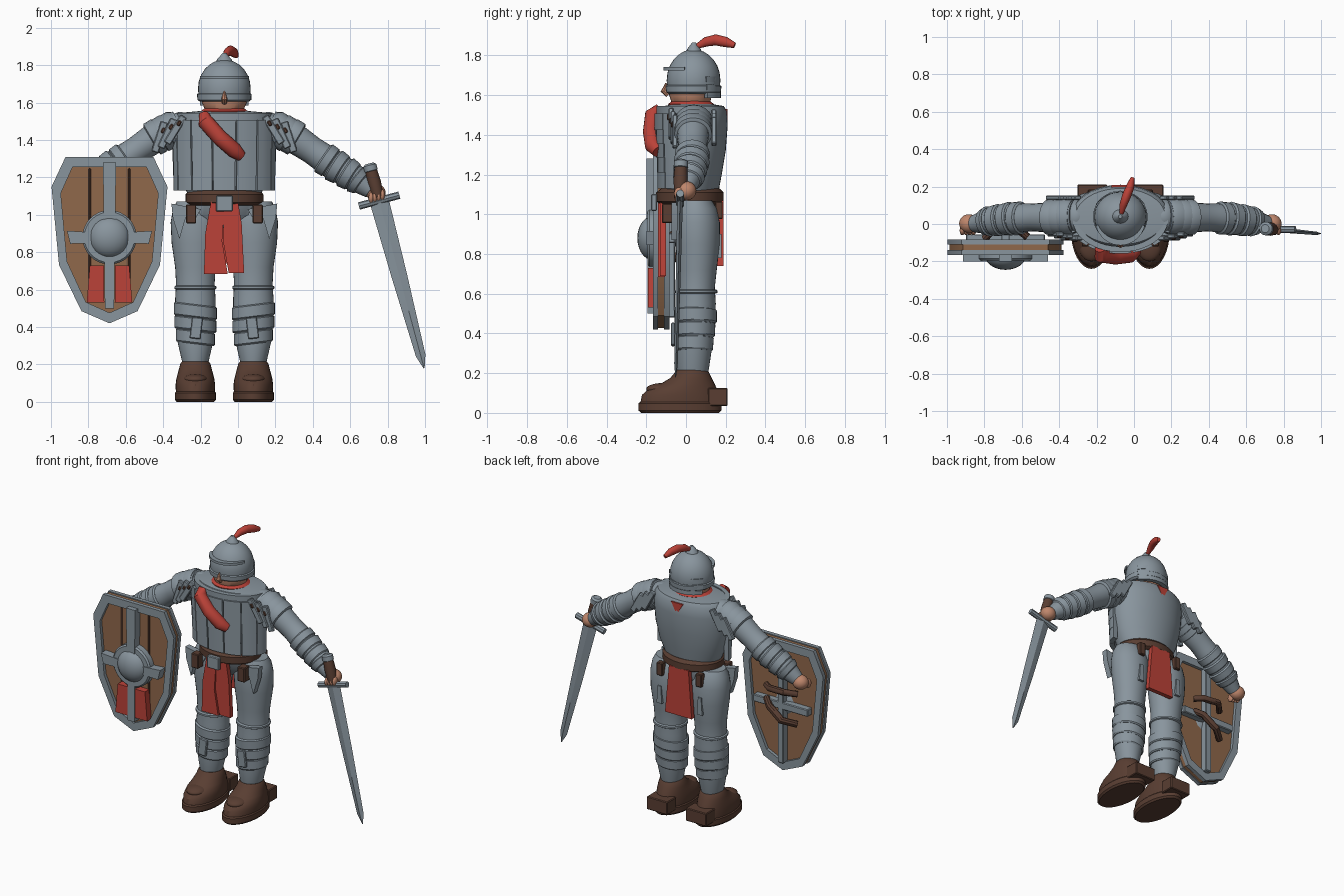
import bpy, bmesh, math
from mathutils import Vector, Matrix

if "Cube" in bpy.data.objects:
    bpy.data.objects.remove(bpy.data.objects["Cube"])

CX = -0.073  # body centre line


def mat(name, rgb):
    m = bpy.data.materials.new(name)
    m.diffuse_color = (*rgb, 1)
    m.use_nodes = True
    m.node_tree.nodes["Principled BSDF"].inputs["Base Color"].default_value = m.diffuse_color
    return m


STEEL = mat("steel", (0.25, 0.30, 0.34))
RED = mat("red cloth", (0.50, 0.055, 0.04))
WOOD = mat("wood", (0.28, 0.14, 0.07))
LEATHER = mat("dark leather", (0.10, 0.048, 0.032))
SKIN = mat("skin", (0.52, 0.24, 0.15))


def finish(name, bm, m, angle=35):
    bmesh.ops.recalc_face_normals(bm, faces=bm.faces)
    me = bpy.data.meshes.new(name)
    bm.to_mesh(me)
    bm.free()
    me.materials.append(m)
    ob = bpy.data.objects.new(name, me)
    bpy.context.collection.objects.link(ob)
    bpy.ops.object.select_all(action='DESELECT')
    ob.select_set(True)
    bpy.context.view_layer.objects.active = ob
    bpy.ops.object.shade_smooth_by_angle(angle=math.radians(angle))
    return ob


def skin_rings(bm, rings):
    vs = [[bm.verts.new(p) for p in r] for r in rings]
    n = len(vs[0])
    for a, b in zip(vs, vs[1:]):
        for i in range(n):
            bm.faces.new((a[i], a[(i + 1) % n], b[(i + 1) % n], b[i]))
    bm.faces.new(vs[0])
    bm.faces.new(vs[-1])


def ring(c, u, v, n):
    return [c + u * math.cos(2 * math.pi * i / n) + v * math.sin(2 * math.pi * i / n) for i in range(n)]


def stack(name, x, levels, m, n=32):
    """Upright loft from levels (z, y_front, y_back, half_width)."""
    bm = bmesh.new()
    skin_rings(bm, [ring(Vector((x, (a + b) / 2, z)), Vector((w, 0, 0)), Vector((0, (b - a) / 2, 0)), n)
                    for z, a, b, w in levels])
    return finish(name, bm, m)


def tube(name, path, m, flat=1.0, n=20):
    """Round loft along points (x, y, z, radius)."""
    pts = [Vector(p[:3]) for p in path]
    bm, rings = bmesh.new(), []
    for i, p in enumerate(pts):
        t = (pts[min(i + 1, len(pts) - 1)] - pts[max(i - 1, 0)]).normalized()
        ref = Vector((0, 1, 0)) if abs(t.y) < 0.8 else Vector((1, 0, 0))
        u = t.cross(ref).normalized()
        rings.append(ring(p, u * path[i][3], t.cross(u) * path[i][3] * flat, n))
    skin_rings(bm, rings)
    return finish(name, bm, m)


def box(name, c, size, m, ry=0, rz=0):
    bm = bmesh.new()
    M = Matrix.Translation(c) @ Matrix.Rotation(rz, 4, 'Z') @ Matrix.Rotation(ry, 4, 'Y') @ Matrix.Diagonal((*size, 1))
    bmesh.ops.create_cube(bm, size=1, matrix=M)
    bmesh.ops.bevel(bm, geom=bm.edges[:], offset=0.005, segments=1, affect='EDGES')
    return finish(name, bm, m)


def ball(name, c, r, m):
    bm = bmesh.new()
    bmesh.ops.create_uvsphere(bm, u_segments=24, v_segments=14, radius=1,
                              matrix=Matrix.Translation(c) @ Matrix.Diagonal((*r, 1)))
    return finish(name, bm, m)


def prism(name, pts, y0, y1, m):
    """Outline of (x, z) points extruded in y."""
    bm = bmesh.new()
    skin_rings(bm, [[Vector((x, y, z)) for x, z in pts] for y in (y0, y1)])
    return finish(name, bm, m)


def band(name, c, z0, z1, rx, ry, a0, a1, t, m, pieces=1, gap=0.0):
    """Curved upright plates around an ellipse; angles in degrees, 270 is the front."""
    bm = bmesh.new()
    step = (a1 - a0) / pieces
    for k in range(pieces):
        b0, b1 = a0 + k * step + gap, a0 + (k + 1) * step - gap
        cnt = max(3, int((b1 - b0) / 8))
        rows = []
        for i in range(cnt + 1):
            a = math.radians(b0 + (b1 - b0) * i / cnt)
            rows.append([Vector((c[0] + (rx - d) * math.cos(a), c[1] + (ry - d) * math.sin(a), z))
                         for d, z in ((0, z0), (0, z1), (t, z1), (t, z0))])
        skin_rings(bm, rows)
    return finish(name, bm, m)


# Torso: smooth back shell with laced rows of plates on the front
stack("cuirass", CX, [(1.12, -.12, .165, .20), (1.2, -.13, .18, .235), (1.32, -.135, .2, .26), (1.45, -.135, .21, .268),
                      (1.52, -.13, .205, .262), (1.545, -.11, .19, .24), (1.555, -.06, .13, .13)], STEEL, 40)
for i, z in enumerate((1.13, 1.21, 1.285, 1.355, 1.425)):
    band(f"chest_row_{i}", (CX, .025), z, z + .083, .272 + .002 * i, .168 + .004 * i, 178, 362, .035, STEEL, 7, .9)
band("collar_plate", (CX, .025), 1.49, 1.545, .255, .175, 178, 362, .03, STEEL)
stack("belt", CX, [(1.05, -.125, .165, .185), (1.065, -.15, .19, .208), (1.11, -.15, .19, .208),
                   (1.13, -.125, .17, .19)], LEATHER)
stack("pelvis", CX, [(.93, -.02, .12, .1), (1.0, -.08, .16, .2), (1.08, -.1, .16, .19)], STEEL)
box("buckle", (CX, -.16, 1.06), (.09, .03, .085), STEEL)

# Cloth parts
prism("front_cloth_left", [(-.145, 1.07), (-.07, 1.07), (-.085, .86), (-.055, .685), (-.182, .685), (-.175, .9)], -.14, -.105, RED)
prism("front_cloth_right", [(-.075, 1.07), (0, 1.07), (.02, .95), (.033, .69), (-.05, .69), (-.08, .86)], -.132, -.1, RED)
prism("back_cloth", [(-.15, 1.07), (0, 1.07), (.03, .74), (-.175, .74)], .157, .188, RED)
tube("rolled_sash", [(-.18, -.13, 1.53, .03), (-.175, -.165, 1.50, .042), (-.1, -.175, 1.415, .042),
                     (-.02, -.165, 1.345, .042), (.015, -.14, 1.315, .03)], RED)
stack("neck_scarf", CX, [(1.53, -.085, .135, .12), (1.555, -.09, .14, .125), (1.57, -.07, .12, .105)], RED)
prism("scarf_point", [(-.12, 1.53), (-.03, 1.53), (-.075, 1.45)], .15, .208, RED)

# Head and helmet
stack("head", CX, [(1.53, -.03, .1, .08), (1.555, -.07, .12, .1), (1.6, -.085, .13, .12), (1.66, -.08, .13, .115)], SKIN)
HY = .038
dome = [(1.605, .13), (1.615, .144), (1.645, .146), (1.65, .139)]
dome += [(1.675 + .155 * math.sin(a), .141 * math.cos(a)) for a in [math.radians(k) for k in (0, 14, 28, 42, 55, 67, 78, 87)]]
stack("helmet", CX, [(z, HY - r * .96, HY + r * .96, r) for z, r in dome], STEEL)
band("brow_strip", (CX, HY - .01), 1.725, 1.742, .136, .142, 195, 345, .03, STEEL)
for i in range(3):
    band(f"neck_guard_{i}", (CX, HY), 1.585 + .04 * i, 1.613 + .04 * i, .15, .138 - .004 * i, 30, 150, .03, STEEL)
band("neck_plate", (CX + .005, HY), 1.59, 1.69, .145, .127, 55, 125, .015, STEEL)
tube("nose", [(CX, -.09, 1.60, .014), (CX, -.112, 1.62, .016), (CX, -.1, 1.66, .004)], SKIN, n=8)
stack("crest_knob", CX, [(1.815, .0, .08, .045), (1.83, .005, .075, .04), (1.85, .02, .06, .022), (1.865, .03, .05, .01)], STEEL, 16)
tube("plume", [(-.07, .045, 1.84, .01), (-.058, .1, 1.868, .024), (-.04, .15, 1.878, .028), (-.02, .2, 1.867, .026),
               (-.008, .245, 1.85, .014)], RED, .85, 12)

# Arms, built on both sides
ARM = [(.24, .04, 1.475), (.36, .035, 1.42), (.47, .035, 1.345), (.58, .03, 1.27), (.70, .015, 1.195), (.785, .0, 1.13)]
RAD = [.085, .082, .074, .08, .072, .045]


def arm_at(s, t, extra=0):
    i = min(int(t), len(ARM) - 2)
    p = Vector(ARM[i]).lerp(Vector(ARM[i + 1]), t - i)
    return (CX + s * p.x, p.y, p.z, RAD[i] + (RAD[i + 1] - RAD[i]) * (t - i) + extra)


for s, side in ((-1, "left"), (1, "right")):
    tube(f"{side}_arm", [arm_at(s, k / 4) for k in range(21)], STEEL)
    ball(f"{side}_shoulder", (CX + s * .235, .04, 1.465), (.075, .09, .085), STEEL)
    for i, t in enumerate((2.5, 3.0, 3.5, 4.0)):
        tube(f"{side}_arm_band_{i}", [arm_at(s, t, .001), arm_at(s, t + .06, .011), arm_at(s, t + .38, .007), arm_at(s, t + .45, -.004)], STEEL)
    # Overlapping shoulder plates hung front and back
    for i, t in enumerate((.1, .45, .8)):
        x, y, z, r = arm_at(s, t)
        tube(f"{side}_shoulder_plate_{i}", [(x, y, z, r + .003), (x + s * .012, y, z - .005, r + .013), (x + s * .05, y, z - .027, r + .012),
                                            (x + s * .055, y, z - .03, r)], STEEL)
        box(f"{side}_front_lappet_{i}", (x + s * .01, -.075 + .01 * i, z - .015), (.04, .025, .17), STEEL, -s * (.55 - .12 * i))
        box(f"{side}_back_lappet_{i}", (x + s * .01, .14, z - .015), (.04, .025, .15), STEEL, -s * .5)
        box(f"{side}_rivet_{i}", (x - s * .01, -.09 + .01 * i, z + .02), (.02, .01, .03), LEATHER, -s * .5)
    # Hand with curled fingers
    hx = CX + s * .81
    ball(f"{side}_hand", (hx, .002, 1.118), (.052, .05, .048), SKIN)
    for i in range(4):
        ball(f"{side}_finger_{i}", (hx + s * (.035 - .02 * i), -.035, 1.105 - .005 * i), (.014, .025, .03), SKIN)

    # Legs
    lx = CX + s * .155
    stack(f"{side}_leg", lx, [(.2, -.04, .11, .068), (.22, -.045, .115, .072), (.32, -.05, .13, .095), (.45, -.05, .145, .108),
                              (.55, -.045, .15, .108), (.63, -.04, .145, .103), (.72, -.045, .155, .108), (.85, -.055, .17, .127),
                              (.96, -.06, .17, .132), (1.03, -.05, .155, .12), (1.07, -.03, .13, .1)], STEEL)
    stack(f"{side}_knee_ring", lx, [(.6, -.045, .15, .104), (.605, -.055, .158, .112), (.617, -.055, .158, .112), (.622, -.045, .15, .104)], STEEL)
    bands = ((.31, .375, .104), (.38, .445, .112), (.45, .515, .115))
    for i, (z0, z1, w) in enumerate(bands):
        b = stack(f"{side}_greave_{i}", lx, [(z0, -.05, .128 + .01 * i, w - .006), (z0 + .008, -.058, .135 + .01 * i, w),
                                             (z1, -.06, .14 + .008 * i, w), (z1 + .006, -.05, .13, w - .008)], STEEL)
        for v in b.data.vertices:  # slant the wraps
            v.co.z -= s * .12 * (v.co.x - lx) * -1
    box(f"{side}_shin_clasp", (lx - s * .005, -.065, .395), (.06, .02, .115), STEEL, -s * .12)
    prism(f"{side}_hip_plate", [(lx + s * .128, 1.06), (lx - s * .03, 1.03), (lx + s * .01, .96), (lx + s * .05, .99),
                                (lx + s * .085, .87), (lx + s * .12, .98)], -.072, -.03, STEEL)
    prism(f"{side}_thigh_spike", [(lx - .012, .9), (lx + .012, .9), (lx + .02, .78), (lx - .02, .78)], .15, .178, STEEL)
    box(f"{side}_pouch", (CX + s * .178, -.09, 1.005), (.055, .06, .1), LEATHER)
    box(f"{side}_rear_pouch", (CX + s * .15, .165, 1.02), (.045, .04, .09), LEATHER)

    # Boots with sole and heel block
    stack(f"{side}_sole", lx, [(0, -.225, .165, .1), (.012, -.24, .178, .11), (.048, -.24, .178, .11), (.055, -.23, .17, .104)], LEATHER)
    stack(f"{side}_boot", lx, [(.05, -.23, .17, .104), (.09, -.222, .165, .106), (.12, -.19, .155, .102), (.145, -.13, .145, .096),
                               (.175, -.08, .13, .088), (.205, -.055, .115, .08), (.215, -.045, .105, .072)], LEATHER)
    ball(f"{side}_toe_cap", (lx, -.12, .12), (.065, .08, .03), LEATHER)
    box(f"{side}_heel_block", (lx - s * .005, .16, .08), (.16, .1, .09), LEATHER)

# Shield: wooden board between two steel rims, boss and cross bars
SX, SZ = -.687, .88
HALF = [(.235, 1.31), (.31, 1.15), (.27, .733), (.15, .485)]
OUT = HALF + [(0, .42)] + [(-x, z) for x, z in reversed(HALF)]
INN = [(x * .84, .87 + (z - .87) * .875) for x, z in OUT]


def at_shield(pts):
    return [(SX + x, z) for x, z in pts]


prism("shield_board", at_shield([(x * .97, .87 + (z - .87) * .985) for x, z in OUT]), -.145, -.105, WOOD)
for nm, y0, y1 in (("front", -.167, -.14), ("back", -.11, -.083)):
    bm = bmesh.new()
    vs = [[bm.verts.new((x, y, z)) for x, z in at_shield(p)] for p, y in ((OUT, y0), (OUT, y1), (INN, y1), (INN, y0))]
    for k in range(4):
        a, b = vs[k], vs[(k + 1) % 4]
        for i in range(9):
            j = (i + 1) % 9
            bm.faces.new((a[i], a[j], b[j], b[i]))
    finish(f"shield_rim_{nm}", bm, STEEL)
for s, nm in ((-1, "left"), (1, "right")):
    box(f"plank_groove_{nm}", (SX + s * .105, -.146, .93), (.012, .006, .64), LEATHER)
    prism(f"shield_banner_{nm}", at_shield([(s * .03, .73), (s * .105, .73), (s * .122, .53), (s * .028, .53)]), -.192, -.14, RED)
    prism(f"cross_arm_{nm}", at_shield([(s * .08, .905), (s * .228, .915), (s * .21, .845), (s * .08, .85)]), -.2, -.14, STEEL)
prism("shield_bar_upper", at_shield([(-.035, 1.28), (.035, 1.28), (.03, .9), (-.03, .9)]), -.2, -.14, STEEL)
prism("shield_bar_lower", at_shield([(-.028, .88), (.028, .88), (.025, .5), (-.025, .5)]), -.195, -.14, STEEL)
tube("boss_ring", [(SX, -.14, SZ, .145), (SX, -.185, SZ, .145), (SX, -.195, SZ, .135)], STEEL, n=32)
ball("shield_boss", (SX, -.165, SZ), (.112, .08, .112), STEEL)
box("back_bar_upright", (SX, -.08, .87), (.045, .05, .78), STEEL)
box("back_bar_cross", (SX, -.08, SZ), (.42, .05, .05), STEEL)
tube("grip_strap", [(-.57, -.07, .99, .02), (-.62, -.03, .995, .022), (-.74, -.02, 1.0, .022), (-.8, -.08, .98, .02)], LEATHER, n=10)
tube("arm_strap", [(-.57, -.07, .9, .022), (-.62, -.03, .87, .024), (-.72, -.02, .80, .024), (-.8, -.08, .77, .022)], LEATHER, n=10)

# Sword: built along its axis from pommel to tip
P0, TIP = Vector((.708, -.025, 1.25)), Vector((.995, -.052, .18))
AX = (TIP - P0).normalized()
SIDE = Vector((0, 1, 0)).cross(AX).normalized()


def along(d, r):
    return (*(P0 + AX * d), r)


tube("pommel", [along(-.025, .022), along(-.015, .036), along(.015, .036), along(.025, .022)], STEEL)
tube("sword_grip", [along(.01, .032), along(.08, .036), along(.16, .03)], LEATHER)
g = P0 + AX * .18
tube("crossguard", [(*(g - SIDE * .112), .02), (*(g + SIDE * .112), .02)], STEEL, n=8)
L = (TIP - P0).length
bm = bmesh.new()
skin_rings(bm, [ring(P0 + AX * d, SIDE * w, Vector((0, t, 0)), 4) for d, w, t in
                ((.17, .052, .014), (.6, .042, .012), (L - .07, .026, .009), (L, .003, .002))])
finish("sword_blade", bm, STEEL, 15)
